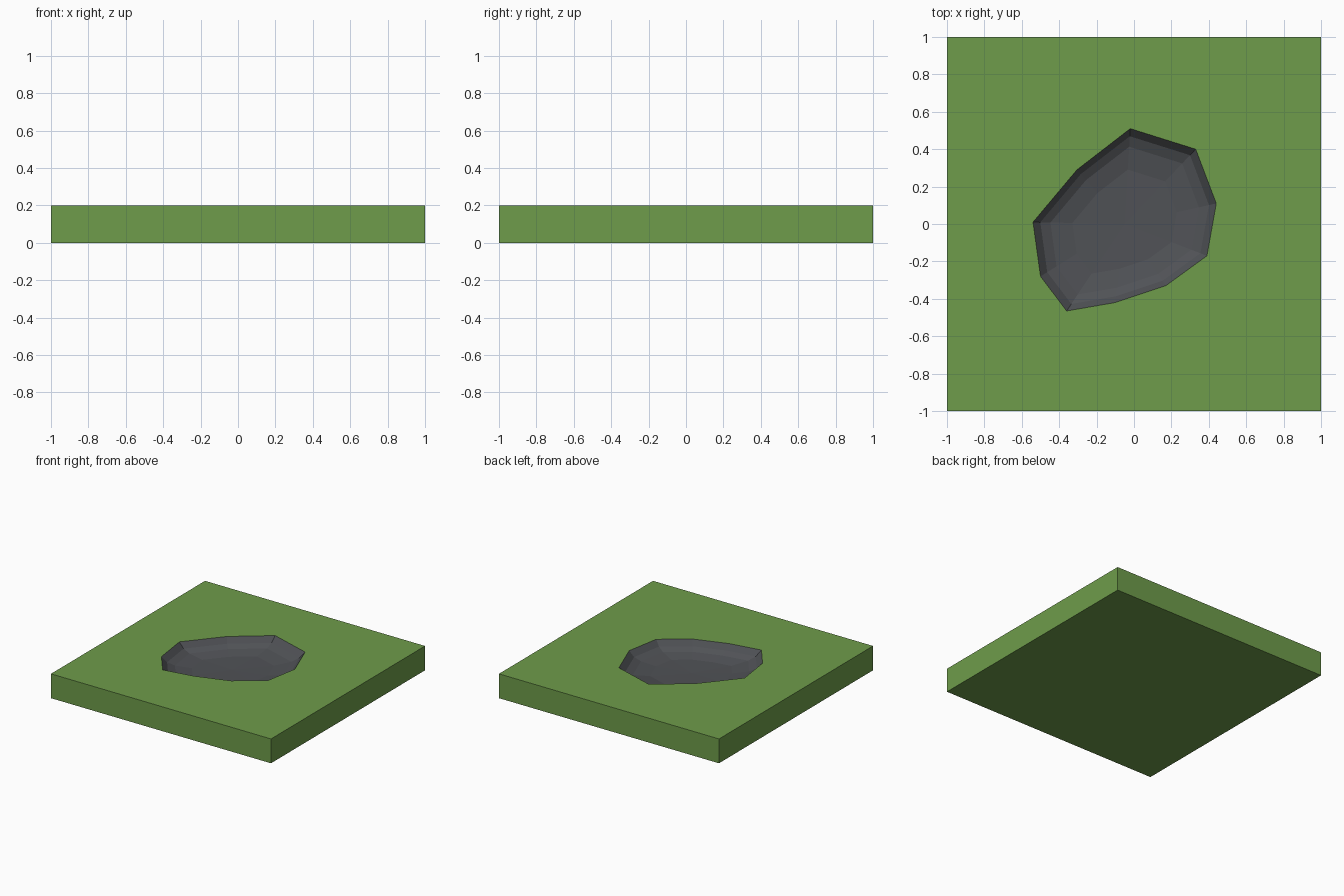
import bpy, bmesh

if "Cube" in bpy.data.objects:
    bpy.data.objects.remove(bpy.data.objects["Cube"])


def material(name, rgb):
    m = bpy.data.materials.new(name)
    m.diffuse_color = (*rgb, 1)
    m.use_nodes = True
    m.node_tree.nodes["Principled BSDF"].inputs["Base Color"].default_value = m.diffuse_color
    return m


# Irregular crater outline, and shrinking rings (scale, height) down to the floor
RIM = [(-0.02, 0.51), (-0.305, 0.29), (-0.54, 0.01), (-0.50, -0.28), (-0.36, -0.465),
       (-0.10, -0.42), (0.17, -0.33), (0.39, -0.17), (0.44, 0.11), (0.33, 0.40)]
RINGS = [(1.0, 0.20), (0.92, 0.155), (0.81, 0.13), (0.57, 0.11)]
CX, CY = -0.05, 0.0

bm = bmesh.new()


def loop(points, z):
    return [bm.verts.new((x, y, z)) for x, y in points]


def bridge(a, b, mat):
    n = len(a)
    for i in range(n):
        j = (i + 1) % n
        bm.faces.new((a[i], a[j], b[j], b[i])).material_index = mat


# Grass slab: bottom and sides
corners = [(-1, -1), (1, -1), (1, 1), (-1, 1)]
low, high = loop(corners, 0), loop(corners, 0.2)
bm.faces.new(low[::-1])
bridge(low, high, 0)

# Crater walls and floor
rings = [loop([(CX + (x - CX) * s, CY + (y - CY) * s) for x, y in RIM], z)
         for s, z in RINGS]
for a, b in zip(rings, rings[1:]):
    bridge(a, b, 1)
middle = bm.verts.new((CX, CY, 0.105))
inner = rings[-1]
for i, v in enumerate(inner):
    bm.faces.new((v, inner[(i + 1) % len(inner)], middle)).material_index = 1

# Grass top around the crater opening
edges = [bm.edges.get((r[i - 1], r[i])) for r in (high, rings[0]) for i in range(len(r))]
bmesh.ops.triangle_fill(bm, edges=edges, use_beauty=True, normal=(0, 0, 1))
bmesh.ops.recalc_face_normals(bm, faces=bm.faces)

mesh = bpy.data.meshes.new("cratered_ground_tile")
bm.to_mesh(mesh)
bm.free()
mesh.materials.append(material("grass green", (0.156, 0.332, 0.069)))
mesh.materials.append(material("rock grey", (0.08, 0.084, 0.093)))
bpy.context.collection.objects.link(bpy.data.objects.new("cratered_ground_tile", mesh))
